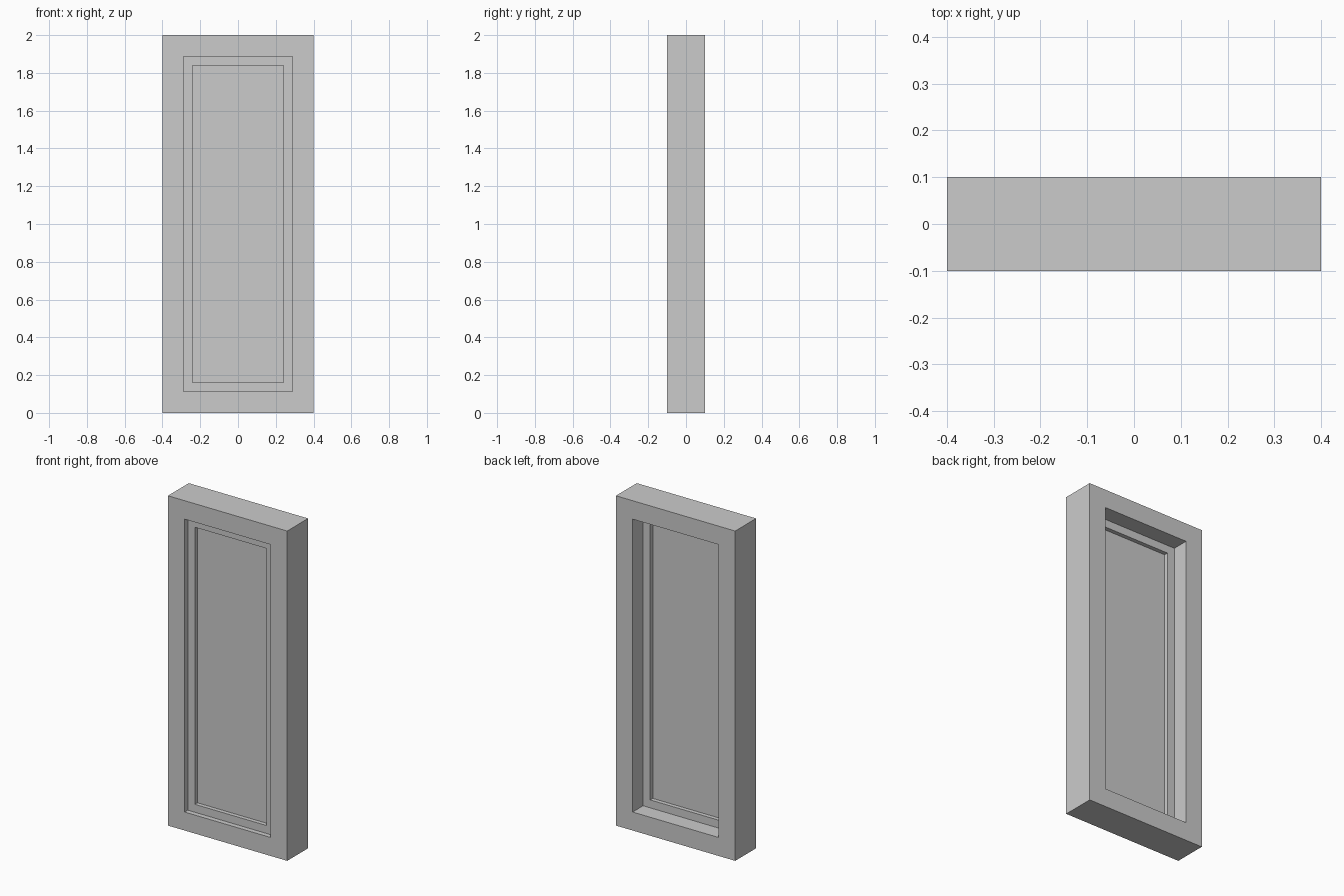
import bpy
import bmesh

if "Cube" in bpy.data.objects:
    bpy.data.objects.remove(bpy.data.objects["Cube"])

grey = bpy.data.materials.new("plain grey")
grey.diffuse_color = (0.6, 0.6, 0.6, 1)
grey.use_nodes = True
grey.node_tree.nodes["Principled BSDF"].inputs["Base Color"].default_value = grey.diffuse_color

HALF_W, HEIGHT = 0.4, 2.0


def rect(inset):
    """Corners (x, z) of the outline moved inwards by inset."""
    w, lo, hi = HALF_W - inset, inset, HEIGHT - inset
    return [(-w, lo), (w, lo), (w, hi), (-w, hi)]


def finish(bm, name):
    bmesh.ops.recalc_face_normals(bm, faces=bm.faces)
    mesh = bpy.data.meshes.new(name)
    bm.to_mesh(mesh)
    bm.free()
    mesh.materials.append(grey)
    obj = bpy.data.objects.new(name, mesh)
    bpy.context.collection.objects.link(obj)
    return obj


def ring(name, outer, inner, y0, y1):
    """Rectangular frame between two insets, from y0 (front) to y1 (back)."""
    bm = bmesh.new()
    loops = [[bm.verts.new((x, y, z)) for x, z in rect(inset)]
             for inset, y in ((outer, y0), (inner, y0), (inner, y1), (outer, y1))]
    for a, b in zip(loops, loops[1:] + loops[:1]):
        for i in range(4):
            j = (i + 1) % 4
            bm.faces.new((a[i], a[j], b[j], b[i]))
    return finish(bm, name)


def panel(name, inset, y0, y1):
    """Solid rectangular slab."""
    bm = bmesh.new()
    front, back = [[bm.verts.new((x, y, z)) for x, z in rect(inset)] for y in (y0, y1)]
    bm.faces.new(front)
    bm.faces.new(back[::-1])
    for i in range(4):
        j = (i + 1) % 4
        bm.faces.new((front[i], front[j], back[j], back[i]))
    return finish(bm, name)


# Thick outer frame, slimmer sash set near the front, pane inside the sash
ring("outer_frame", 0.0, 0.112, -0.1, 0.1)
ring("sash", 0.112, 0.16, -0.07, 0.0)
panel("pane", 0.16, -0.045, -0.025)
